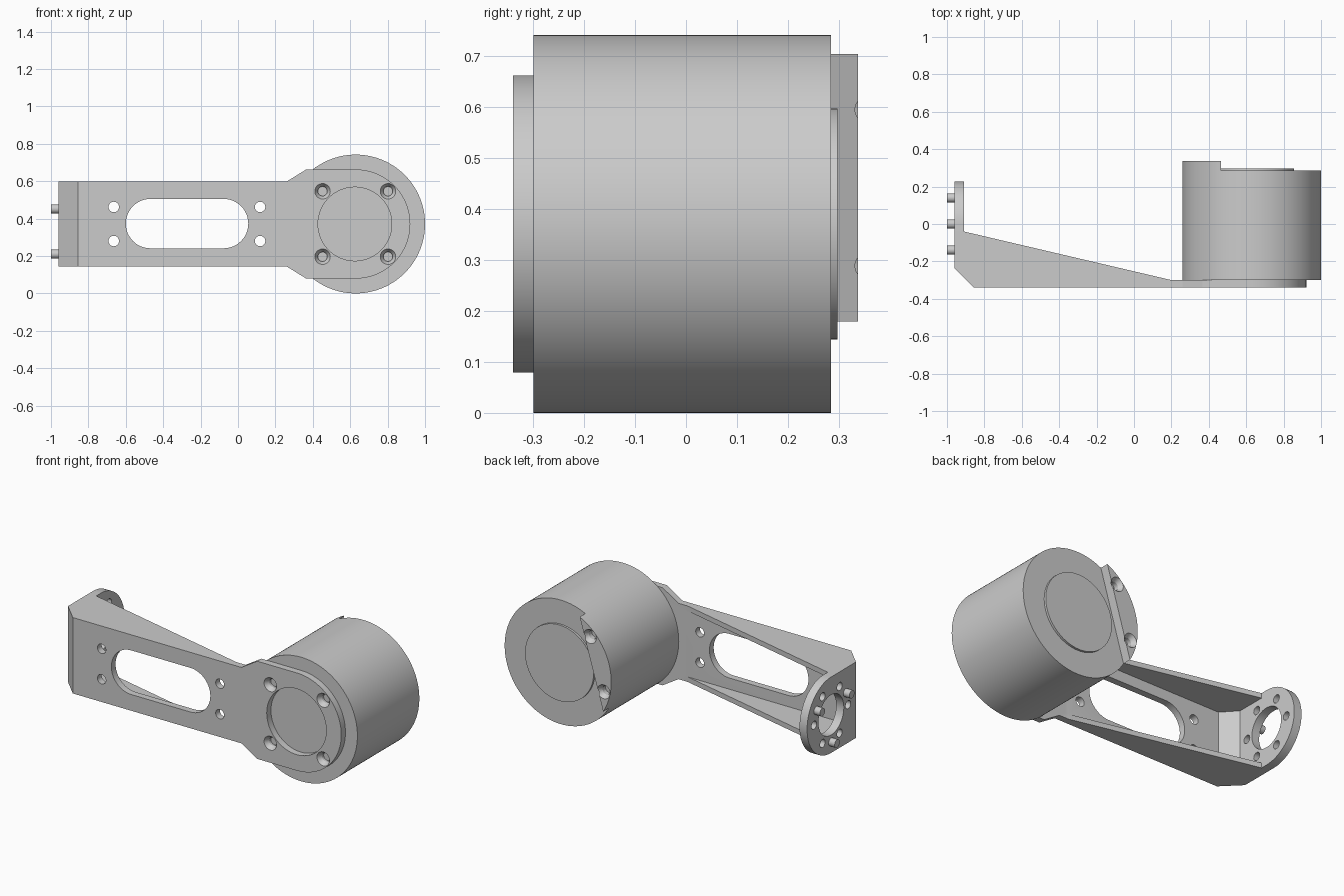
import bpy, bmesh, math
from mathutils import Vector

cube = bpy.data.objects.get("Cube")
if cube:
    bpy.data.objects.remove(cube, do_unlink=True)

grey = bpy.data.materials.new("light_grey")
grey.use_nodes = True
grey.diffuse_color = (0.6, 0.6, 0.6, 1)
grey.node_tree.nodes["Principled BSDF"].inputs["Base Color"].default_value = (0.6, 0.6, 0.6, 1)

CZ = 0.371            # height of the shared centre line
MX, MR = 0.629, 0.371  # motor axis and radius
HALF = 0.227          # half width of the arm

PLACE = {
    "x": lambda u, v, d: Vector((d, u, v)),
    "y": lambda u, v, d: Vector((u, d, v)),
    "z": lambda u, v, d: Vector((u, v, d)),
}


def arc(cu, cv, r, start, end, n):
    angles = [math.radians(start + (end - start) * i / n) for i in range(n + 1)]
    return [(cu + r * math.cos(a), cv + r * math.sin(a)) for a in angles]


def circle(cu, cv, r, n=32):
    return arc(cu, cv, r, 0, 360, n)[:-1]


def prism(name, axis, near, far, low, high=None):
    """Solid between two outlines lying across an axis."""
    bm = bmesh.new()
    a = [bm.verts.new(PLACE[axis](u, v, near)) for u, v in low]
    b = [bm.verts.new(PLACE[axis](u, v, far)) for u, v in (high or low)]
    bm.faces.new(a)
    bm.faces.new(b)
    for i in range(len(a)):
        j = (i + 1) % len(a)
        bm.faces.new((a[i], a[j], b[j], b[i]))
    bmesh.ops.recalc_face_normals(bm, faces=bm.faces)
    mesh = bpy.data.meshes.new(name)
    bm.to_mesh(mesh)
    bm.free()
    mesh.materials.append(grey)
    obj = bpy.data.objects.new(name, mesh)
    bpy.context.collection.objects.link(obj)
    return obj


def combine(obj, operation, tools):
    """Apply booleans in order, then discard the tools."""
    for tool in tools:
        mod = obj.modifiers.new("cut", "BOOLEAN")
        mod.operation, mod.solver, mod.object = operation, "EXACT", tool
    bpy.context.view_layer.update()
    graph = bpy.context.evaluated_depsgraph_get()
    mesh = bpy.data.meshes.new_from_object(obj.evaluated_get(graph))
    obj.modifiers.clear()
    obj.data = mesh
    for tool in tools:
        bpy.data.objects.remove(tool, do_unlink=True)


def screw_hole(x, z, face, inward, floor):
    """Countersink plus bore, cut from a face along y."""
    return [
        prism("cutter", "y", face - inward * 0.004, face + inward * 0.025,
              circle(x, z, 0.044), circle(x, z, 0.025)),
        prism("cutter", "y", face, floor, circle(x, z, 0.025)),
    ]


# Bracket: front outline, folded top profile and rounded end intersected
top_edge = [(-0.96, HALF), (0.26, HALF), (0.365, 0.292)]
front = top_edge + arc(MX, 0, 0.292, 90, -90, 48) + [(x, -z) for x, z in reversed(top_edge)]
bracket = prism("bracket", "y", -0.5, 0.4, [(x, z + CZ) for x, z in front])
fold = [(-0.96, -0.235), (-0.855, -0.34), (1.1, -0.34), (1.1, -0.3), (0.2, -0.3),
        (-0.91, -0.04), (-0.91, 0.3), (-0.96, 0.3)]
end = [(-0.6, -0.5), (0, -0.5)] + arc(0, 0, HALF, -90, 90, 40) + [(0, 0.5), (-0.6, 0.5)]
combine(bracket, "INTERSECT", [
    prism("cutter", "z", -0.3, 1.1, fold),
    prism("cutter", "x", -1.2, 1.2, [(y, z + CZ) for y, z in end]),
])

# Hollow between the two side walls, with the sloped inner corner
pocket = [(-0.91, -0.215), (-0.832, -0.3), (0.22, -0.3), (0.22, 0.4), (-0.91, 0.4)]
cuts = [prism("cutter", "z", CZ - 0.197, CZ + 0.197, pocket)]

# Slot, small holes and motor window in the front face
slot = arc(-0.468, CZ + 0.002, 0.132, 90, 270, 24) + arc(-0.077, CZ + 0.002, 0.132, -90, 90, 24)
cuts.append(prism("cutter", "y", -0.5, -0.2, slot))
cuts.append(prism("cutter", "y", -0.5, -0.2, circle(MX - 0.004, CZ, 0.197, 64)))
for side in (-1, 1):
    for x in (-0.664, 0.118):
        cuts.append(prism("cutter", "y", -0.5, -0.2, circle(x, CZ + side * 0.091, 0.028)))
    for x in (-0.175, 0.175):
        cuts += screw_hole(MX - 0.002 + x, CZ + side * 0.175, -0.34, 1, -0.25)

# Centre hole and ring of holes in the end plate
cuts.append(prism("cutter", "x", -1.1, -0.86, circle(0, CZ, 0.12, 48)))
for y, z in circle(0, CZ, 0.161, 6):
    cuts.append(prism("cutter", "x", -1.1, -0.86, circle(y, z, 0.024)))
combine(bracket, "DIFFERENCE", cuts)

parts = [bracket]

# Locating pins on the end plate
for i, (y, z) in enumerate(arc(0, CZ, 0.161, 30, 270, 2)):
    parts.append(prism(f"end_pin_{i + 1}", "x", -1.0, -0.95, circle(y, z, 0.024)))

# Motor body and rear cover disc
parts.append(prism("motor_body", "y", -0.3, 0.285, circle(MX, CZ, MR, 128)))
parts.append(prism("rear_cover", "y", 0.28, 0.298, circle(MX, CZ, HALF, 64)))

# Raised rear segment with two screw holes, tilted about the motor axis
tilt, spread = 163.5, 47.5
segment = prism("rear_segment", "y", 0.285, 0.338,
                arc(MX, CZ, MR, tilt - spread, tilt + spread, 36))
holes = []
for side in (-1, 1):
    angle = math.radians(tilt) + side * math.atan2(0.16, 0.288)
    reach = math.hypot(0.16, 0.288)
    holes += screw_hole(MX + reach * math.cos(angle), CZ + reach * math.sin(angle), 0.338, -1, 0.25)
combine(segment, "DIFFERENCE", holes)
parts.append(segment)

# Smooth the round walls and keep the machined edges sharp
for obj in bpy.context.view_layer.objects:
    obj.select_set(obj in parts)
bpy.context.view_layer.objects.active = bracket
bpy.ops.object.shade_smooth_by_angle(angle=math.radians(25))
